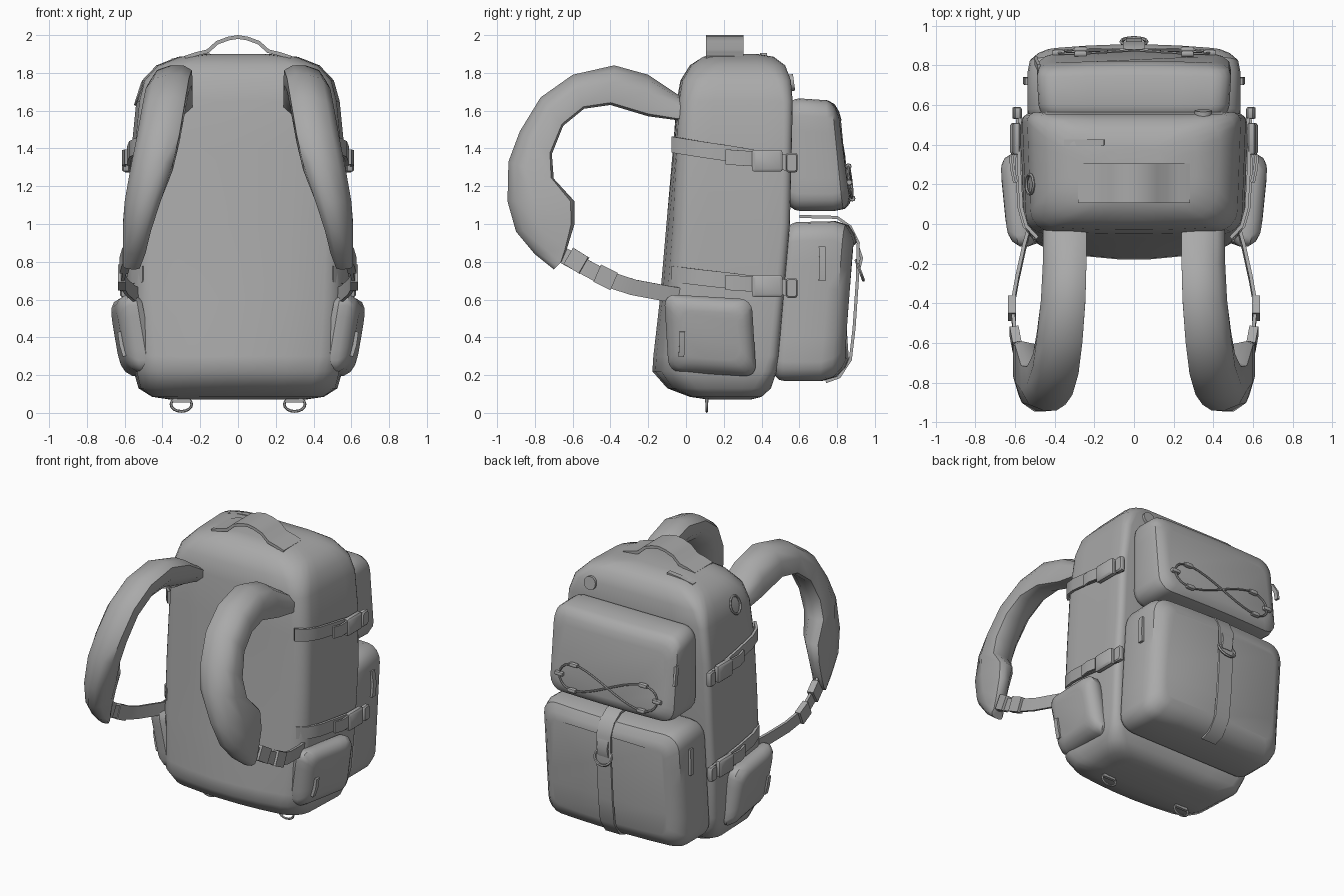
import bpy, bmesh, math
from mathutils import Vector as V

if "Cube" in bpy.data.objects:
    bpy.data.objects.remove(bpy.data.objects["Cube"])

mat = bpy.data.materials.new("grey canvas")
mat.diffuse_color = (0.4, 0.4, 0.4, 1)
mat.use_nodes = True
mat.node_tree.nodes["Principled BSDF"].inputs["Base Color"].default_value = mat.diffuse_color


def loft(name, rings, closed=False, mirror=False, angle=40):
    """Skin a list of equal-length point rings into one object."""
    bm = bmesh.new()
    vs = [[bm.verts.new(p) for p in r] for r in rings]
    n = len(vs[0])
    for a, b in zip(vs, vs[1:] + ([vs[0]] if closed else [])):
        for i in range(n):
            j = (i + 1) % n
            bm.faces.new((a[i], a[j], b[j], b[i]))
    if not closed:
        bm.faces.new(vs[0])
        bm.faces.new(vs[-1])
    bmesh.ops.recalc_face_normals(bm, faces=bm.faces[:])
    me = bpy.data.meshes.new(name)
    bm.to_mesh(me)
    bm.free()
    me.materials.append(mat)
    me.shade_smooth()
    me.set_sharp_from_angle(angle=math.radians(angle))
    ob = bpy.data.objects.new(name, me)
    bpy.context.collection.objects.link(ob)
    if mirror:
        ob.modifiers.new("Mirror", 'MIRROR')
    return ob


def rrect(a, b, r, seg=4, mid=5, r2=None):
    """Rounded rectangle with half sizes a, b; r2 is the radius on the far (-b) side."""
    arcs = []
    for q, (sx, sy) in enumerate(((1, 1), (-1, 1), (-1, -1), (1, -1))):
        c = min(r if sy > 0 or r2 is None else r2, a * 0.9, b * 0.9)
        arcs.append([(sx * (a - c) + c * math.cos((q + k / seg) * math.pi / 2),
                      sy * (b - c) + c * math.sin((q + k / seg) * math.pi / 2))
                     for k in range(seg + 1)])
    out = []
    for q in range(4):
        out += arcs[q]
        (x0, y0), (x1, y1) = arcs[q][-1], arcs[(q + 1) % 4][0]
        out += [(x0 + (x1 - x0) * k / mid, y0 + (y1 - y0) * k / mid) for k in range(1, mid)]
    return out


def ribbon(name, pts, w, width, thick, closed=False, sides=4, mirror=False):
    """Sweep a flat (4 sides) or round section along a path; w is the width direction."""
    pts, w, rings = [V(p) for p in pts], V(w).normalized(), []
    n = len(pts)
    for i, p in enumerate(pts):
        if closed:
            t = pts[(i + 1) % n] - pts[i - 1]
        else:
            t = pts[min(i + 1, n - 1)] - pts[max(i - 1, 0)]
        d = t.cross(w).normalized()
        k = math.sqrt(2) if sides == 4 else 1
        ring = []
        for s in range(sides):
            a = 2 * math.pi * (s + 0.5) / sides
            ring.append(p + w * (math.cos(a) * width / 2 * k) + d * (math.sin(a) * thick / 2 * k))
        rings.append(ring)
    return loft(name, rings, closed, mirror)


def box(name, c, h, mirror=False):
    """Small block with slightly tapered ends; c centre, h half sizes."""
    rings = []
    for f, k in ((-1, 0.85), (-0.6, 1), (0.6, 1), (1, 0.85)):
        rings.append([(c[0] + f * h[0], c[1] + y * k, c[2] + z * k)
                      for y, z in rrect(h[1], h[2], 0.012, 2, 1)])
    return loft(name, rings, mirror=mirror)


def ring_pts(c, u, v, ru, rv, n=16):
    c, u, v = V(c), V(u), V(v)
    return [c + u * ru * math.cos(2 * math.pi * i / n) + v * rv * math.sin(2 * math.pi * i / n)
            for i in range(n)]


# Main bag: z, front y, back y, half width, back radius, front radius, front bulge
body = [(.07, .12, .34, .36, .08, .08, 0), (.085, .02, .40, .46, .10, .12, .02),
        (.13, -.10, .45, .53, .09, .13, .05), (.22, -.18, .48, .555, .07, .12, .08),
        (.30, -.175, .49, .565, .05, .11, .08), (.60, -.14, .515, .575, .045, .10, .06),
        (1.0, -.105, .55, .575, .045, .09, .05), (1.4, -.07, .56, .565, .045, .09, .03),
        (1.65, -.05, .565, .54, .05, .10, .02), (1.76, -.03, .555, .51, .07, .12, .02),
        (1.84, .02, .525, .435, .10, .14, .02), (1.885, .09, .465, .32, .10, .12, 0),
        (1.9, .15, .38, .17, .08, .08, 0)]
rings = []
for z, y0, y1, hw, r, rf, b in body:
    m, hy = (y0 + y1) / 2, (y1 - y0) / 2
    ring = []
    for x, y in rrect(hw, hy, r, r2=rf):
        push = b * (x / hw) ** 2 * min(1, -y / hy) if y < 0 else 0
        ring.append((x * (1 - .04 * (hy - y) / (2 * hy)), m + y + push, z))
    rings.append(ring)
loft("main_bag", rings, angle=50)


# Back pockets: y, half width, bottom z, top z, corner radius, slope, bow of the face
def back_pocket(name, secs):
    rings = []
    for y, hw, z0, z1, r, s, c in secs:
        rings.append([(x, y - s * z - c * (x / .5) ** 2, (z0 + z1) / 2 + z)
                      for x, z in rrect(hw, (z1 - z0) / 2, r)])
    loft(name, rings, angle=35)


back_pocket("upper_pocket", [(.54, .455, 1.10, 1.64, .08, 0, 0), (.575, .475, 1.075, 1.66, .09, 0, 0),
                             (.60, .482, 1.07, 1.665, .09, 0, 0), (.77, .49, 1.07, 1.655, .09, .07, .01),
                             (.815, .48, 1.08, 1.635, .09, .1, .015), (.84, .45, 1.11, 1.595, .08, .12, .02),
                             (.85, .41, 1.15, 1.55, .06, .13, .02)])
back_pocket("lower_pocket", [(.50, .51, .20, .98, .08, -.08, 0), (.525, .53, .175, 1.0, .1, -.08, 0),
                             (.55, .537, .17, 1.01, .1, -.08, 0), (.76, .537, .17, 1.015, .1, -.08, .015),
                             (.83, .525, .19, .995, .1, -.08, .025), (.87, .485, .24, .945, .08, -.07, .03),
                             (.885, .44, .28, .90, .06, -.07, .03)])

# Side pockets
rings = []
for x, g in ((.50, .02), (.53, 0), (.575, 0), (.61, .02), (.63, .05), (.637, .08)):
    rings.append([(x + .17 * z + .10 * y, .128 + y - .06 * z, .41 + z - .06 * y)
                  for y, z in rrect(.232 - g, .205 - g, .06)])
loft("side_pocket", rings, mirror=True, angle=35)
ribbon("side_pocket_zip_pull", [(.628, -.02, .43), (.618, -.02, .36), (.60, -.025, .30)],
       (0, 1, 0), .03, .02, mirror=True)

# Padded shoulder straps: outer y, z, inner y, z, near x, far x
strap = [(.0, 1.66, .02, 1.55, .24, .46), (-.05, 1.69, -.05, 1.55, .24, .46), (-.2, 1.79, -.2, 1.57, .24, .46),
         (-.38, 1.84, -.4, 1.63, .245, .47), (-.6, 1.79, -.54, 1.61, .26, .49), (-.77, 1.67, -.65, 1.52, .28, .51),
         (-.88, 1.49, -.71, 1.37, .31, .54), (-.94, 1.33, -.70, 1.24, .345, .57), (-.945, 1.12, -.59, 1.12, .41, .60),
         (-.90, .96, -.59, 1.0, .46, .61), (-.80, .84, -.63, .87, .49, .61), (-.70, .76, -.66, .80, .52, .61)]
shape = [(0, .12), (.2, 0), (.5, 0), (.82, .12), (1, .42), (1, .94), (.85, 1), (.5, .96), (.2, .78), (0, .5)]
rings = [[(xi + (xo - xi) * u, oy + (iy - oy) * v, oz + (iz - oz) * v) for u, v in shape]
         for oy, oz, iy, iz, xi, xo in strap]
loft("shoulder_strap", rings, mirror=True, angle=50)

# Webbing that joins the shoulder straps to the bag bottom
ribbon("lower_webbing", [(.57, -.68, .85), (.60, -.56, .785), (.615, -.42, .71), (.59, -.28, .665),
                         (.555, -.12, .635), (.53, -.03, .62)], (0, .35, .94), .085, .018, mirror=True)
ribbon("webbing_buckle", [(.59, -.62, .83), (.605, -.54, .78)], (0, .5, .87), .10, .045, mirror=True)
ribbon("webbing_slider", [(.615, -.47, .74), (.615, -.38, .695)], (0, .4, .92), .10, .04, mirror=True)

# Compression straps with buckles on both sides
for tag, z, drop, x in (("upper", 1.42, .10, .578), ("lower", .735, .075, .588)):
    path = [(x - .09, -.07, 0), (x - .035, -.01, .1), (x - .01, .08, .25), (x, .25, .5), (x, .45, .85),
            (x - .005, .58, 1)]
    ribbon(tag + "_compression_strap", [(a, y, z - drop * t) for a, y, t in path],
           (0, 0, 1), .085, .018, mirror=True)
    zb = z - drop * .85
    box(tag + "_buckle", (x + .015, .43, zb), (.022, .08, .058), mirror=True)
    box(tag + "_buckle_end", (x + .008, .56, zb - .01), (.018, .03, .052), mirror=True)
    ribbon(tag + "_loose_end", [(x + .02, .36, zb + .01), (x + .03, .28, zb + .015), (x + .015, .21, zb + .02)],
           (0, 0, 1), .08, .014, mirror=True)

# Top grab handle
arch = [(-.28, 1.88), (-.22, 1.9), (-.16, 1.915), (-.11, 1.96), (-.05, 1.982), (0, 1.99)]
arch += [(-x, z) for x, z in arch[-2::-1]]
ribbon("grab_handle", [(x, .205, z) for x, z in arch], (0, 1, 0), .2, .02)

# Centre strap and ring on the lower pocket
ribbon("centre_strap", [(0, .60, 1.04), (0, .80, 1.035), (0, .87, .985), (0, .912, .90), (0, .907, .7),
                        (0, .89, .45), (0, .87, .28), (0, .81, .19), (0, .74, .165)], (1, 0, 0), .11, .016)
ribbon("centre_ring", ring_pts((0, .92, .755), (1, 0, 0), (0, .35, -.94), .065, .055),
       (0, .94, .35), .018, .018, True, 6)
ribbon("centre_ring_loop", [(0, .91, .88), (0, .93, .82), (0, .915, .76)], (1, 0, 0), .08, .015)

# Rings under the bag
ribbon("bottom_ring", ring_pts((.3, .11, .045), (1, 0, 0), (0, 0, 1), .055, .037),
       (0, 1, 0), .015, .015, True, 6, mirror=True)
ribbon("bottom_ring_loop", [(.3, .11, .10), (.3, .11, .055)], (1, 0, 0), .09, .02, mirror=True)


# Elastic cord and its anchor loops on the upper pocket
def face_y(x, z):
    return .876 - .12 * (z - 1.22) - .02 * (x / .5) ** 2


cord = []
for i in range(40):
    t = 2 * math.pi * i / 40
    x, z = .38 * math.cos(t), 1.22 + .085 * math.sin(2 * t)
    cord.append((x, face_y(x, z), z))
ribbon("elastic_cord", cord, (0, 1, 0), .014, .014, True, 6)
for x, z in ((.38, 1.22), (.27, 1.135), (.27, 1.305)):
    box("cord_anchor", (x, face_y(x, z), z), (.03, .016, .015), mirror=True)

# Zip pulls, side ring and round badge
ribbon("lower_pocket_zip_pull", [(.54, .72, .88), (.55, .725, .79), (.545, .72, .70)],
       (0, 1, 0), .035, .018, mirror=True)
ribbon("upper_pocket_zip_pull", [(-.48, .79, 1.47), (-.495, .82, 1.41), (-.495, .83, 1.35)],
       (0, 1, 0), .03, .016)
ribbon("top_zip_pull", [(-.35, .41, 1.865), (-.25, .41, 1.885), (-.15, .41, 1.895)], (0, 1, 0), .035, .02)
ribbon("side_ring", ring_pts((-.525, .2, 1.69), (0, 1, 0), (.3, 0, .95), .05, .06),
       (.95, 0, -.3), .016, .016, True, 6)
ribbon("round_badge", [(.35, .5, 1.74), (.35, .572, 1.75)], (1, 0, 0), .09, .09, sides=16)
